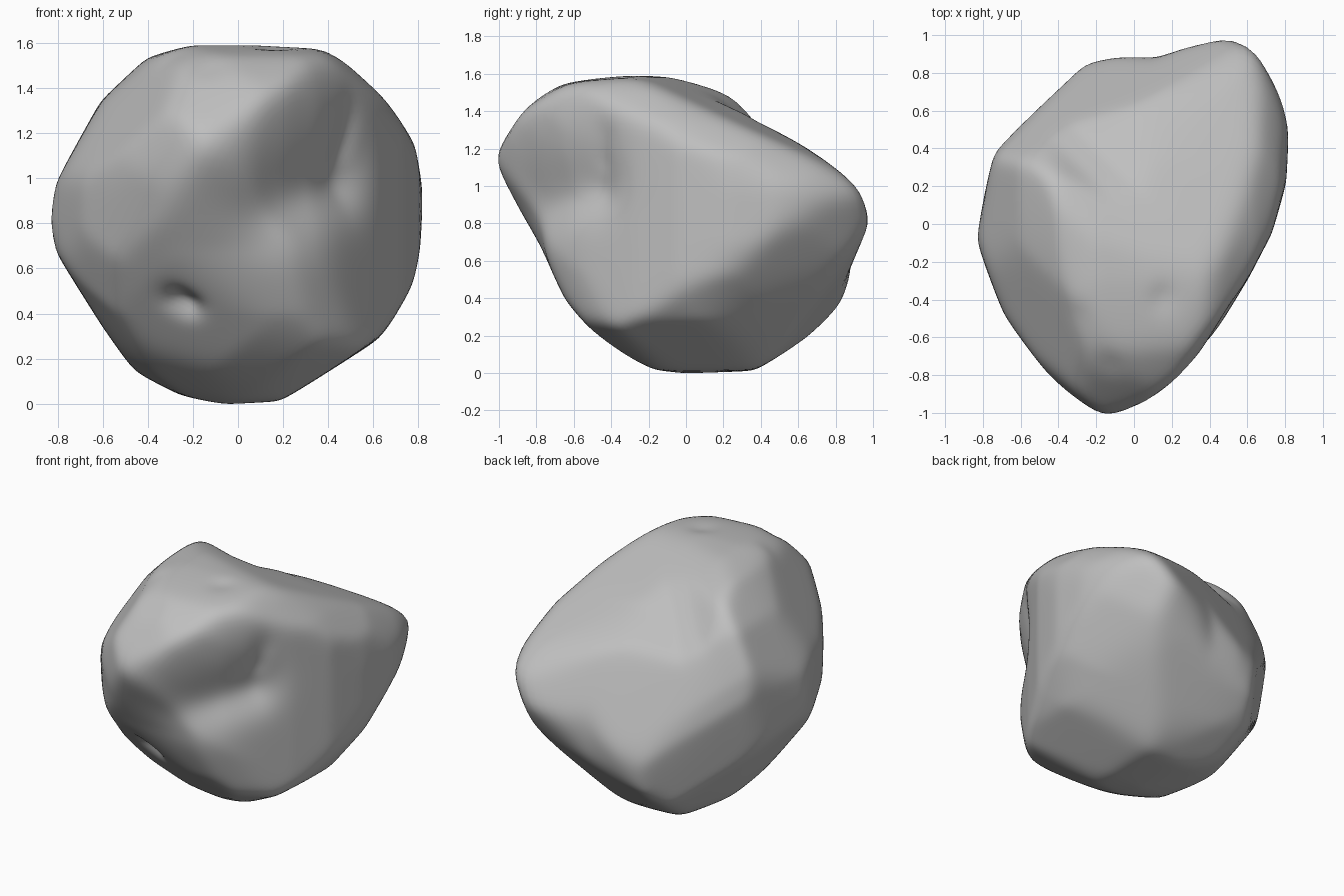
import bpy
import bmesh
import math
from mathutils import Vector

if "Cube" in bpy.data.objects:
    bpy.data.objects.remove(bpy.data.objects["Cube"], do_unlink=True)

MIDDLE = Vector((0, 0, 0.8))

# Outlines of the boulder about its middle, in hundredths
front_outline = [(82, 18), (78, 37), (65, 56), (47, 72), (38, 77), (10, 79), (-20, 79),
                 (-40, 73), (-60, 54), (-80, 18), (-84, 2), (-80, -12), (-60, -44),
                 (-45, -66), (-26, -75), (-5, -80), (18, -78), (62, -51), (77, -28), (82, -10)]
side_outline = [(103, 5), (97, 20), (84, 31), (38, 55), (25, 69), (6, 79), (-30, 80),
                (-68, 74), (-83, 66), (-101, 47), (-104, 35), (-78, -10), (-64, -40),
                (-51, -60), (-17, -78), (0, -80), (36, -78), (65, -61), (83, -43),
                (89, -20), (95, -5)]
top_outline = [(50, 103), (59, 101), (69, 91), (75, 80), (82, 48), (80, 22), (72, -5),
               (60, -28), (36, -68), (22, -85), (8, -95), (-16, -104),
               (-37, -95), (-50, -78), (-68, -48), (-83, -8), (-73, 40), (-63, 52),
               (-38, 74), (-28, 84), (-10, 89), (12, 87)]
shoulder_outline = [(-91, 8), (-86, 20), (-50, 64), (-28, 83), (-18, 86), (-11, 83),
                    (0, 70), (14, 62), (46, 57), (88, 46), (109, 33), (111, 25), (98, -5),
                    (72, -42), (50, -64), (14, -80), (-14, -77), (-35, -65), (-72, -30),
                    (-84, -16)]
back_outline = [(88, 33), (84, 63), (56, 86), (26, 97), (-1, 98), (-16, 93), (-75, 49),
                (-98, 25), (-113, 3), (-105, -21), (-84, -40), (-36, -80), (-14, -89),
                (27, -79), (42, -65), (70, -36), (83, -10)]
under_outline = [(-74, 36), (-67, 58), (-47, 74), (-13, 82), (16, 74), (42, 60),
                 (65, 40), (76, 14), (79, 1), (72, -36), (46, -67), (13, -77), (-54, -69),
                 (-64, -52), (-71, -26), (-74, 23)]


def slanted(x_sign, y_sign, tilt):
    """Right and up axes of a diagonal outline plane facing the given corner."""
    facing = Vector((x_sign * math.cos(tilt), y_sign * math.cos(tilt),
                     math.sqrt(2) * math.sin(tilt))).normalized()
    right = Vector((0, 0, 1)).cross(facing).normalized()
    return right, facing.cross(right)


X, Y, Z = Vector((1, 0, 0)), Vector((0, 1, 0)), Vector((0, 0, 1))
TILT = math.radians(30)
outlines = [
    (front_outline, (X, Z)),
    (side_outline, (Y, Z)),
    (top_outline, (X, Y)),
    (shoulder_outline, slanted(1, -1, TILT)),
    (back_outline, slanted(-1, 1, TILT)),
    (under_outline, slanted(1, 1, -TILT)),
]

# Broad flat faces: point on the face, outward direction
flats = [
    (Vector((0.45, 0.85, 1.07)), Vector((-0.3, 0.85, 0.43))),  # back slope
    (Vector((0.4, 0.15, 1.41)), Vector((0.14, 0.42, 1))),      # top slope
    (Vector((0.66, 0.1, 0.28)), Vector((0.6, 0.38, -0.7))),    # back right underside
]

# Hollows: start and end about the middle, angular width, depth
hollows = [
    (Vector((0.14, -0.66, 0.1)), Vector((0.4, -0.46, 0.2)), 0.24, 0.1),          # crease under ridge
    (Vector((-0.29, -0.66, -0.37)), Vector((-0.25, -0.66, -0.4)), 0.08, 0.06),   # front pit
    (Vector((0.47, -0.45, 0.36)), Vector((0.47, -0.42, 0.45)), 0.07, 0.03),      # right pit
    (Vector((-0.12, -0.68, 0.64)), Vector((-0.26, -0.45, 0.7)), 0.06, 0.02),     # top notch
    (Vector((0.14, -0.4, 0.77)), Vector((0.16, -0.38, 0.77)), 0.06, 0.02),       # top dimple
]


def outline_reach(outline, u, v):
    """Distance along the ray (u, v) at which it leaves the outline."""
    best = 0
    for (ax, ay), (bx, by) in zip(outline, outline[1:] + outline[:1]):
        ex, ey = bx - ax, by - ay
        cross = u * ey - v * ex
        if abs(cross) < 1e-9:
            continue
        t = (ax * ey - ay * ex) / cross
        s = (ax * v - ay * u) / cross
        if t > 0 and -1e-6 <= s <= 1 + 1e-6:
            best = max(best, t / 100)
    return best or 50.0


def flat_reach(point, normal, ray):
    """Distance along the ray at which it meets a flat face."""
    slope = normal.dot(ray)
    return (point - MIDDLE).dot(normal) / slope if slope > 0.01 else 50.0


def hollow_depth(ray, start, end, width, depth):
    """How far a groove between two directions sinks the surface."""
    a, b = start.normalized(), end.normalized()
    along = max(0, min(1, (ray - a).dot(b - a) / (b - a).length_squared))
    gap = (ray - a.lerp(b, along)).length
    return depth * math.exp(-(gap / width) ** 2)


# Boulder: a fine ball carved by all outlines and flats with softened ridges
SHARPNESS = 45
SWELL = 1.014
bm = bmesh.new()
bmesh.ops.create_icosphere(bm, subdivisions=6, radius=1)
for vert in bm.verts:
    ray = vert.co.normalized()
    limits = [outline_reach(line, ray.dot(right), ray.dot(up))
              for line, (right, up) in outlines]
    limits += [flat_reach(point, normal, ray) for point, normal in flats]
    radius = SWELL * sum(limit ** -SHARPNESS for limit in limits) ** (-1 / SHARPNESS)
    radius -= sum(hollow_depth(ray, *hollow) for hollow in hollows)
    vert.co = ray * radius
for _ in range(3):
    bmesh.ops.smooth_vert(bm, verts=bm.verts, factor=0.5,
                          use_axis_x=True, use_axis_y=True, use_axis_z=True)

# Stand it on the ground
lowest = min(vert.co.z for vert in bm.verts)
bmesh.ops.translate(bm, verts=bm.verts, vec=(0, 0, -lowest))

mesh = bpy.data.meshes.new("boulder")
bm.to_mesh(mesh)
bm.free()
mesh.polygons.foreach_set("use_smooth", [True] * len(mesh.polygons))

# Plain stone grey
stone = bpy.data.materials.new("stone_grey")
stone.use_nodes = True
colour = (0.52, 0.52, 0.52, 1)
stone.diffuse_color = colour
stone.node_tree.nodes["Principled BSDF"].inputs["Base Color"].default_value = colour
mesh.materials.append(stone)

boulder = bpy.data.objects.new("boulder", mesh)
bpy.context.collection.objects.link(boulder)
